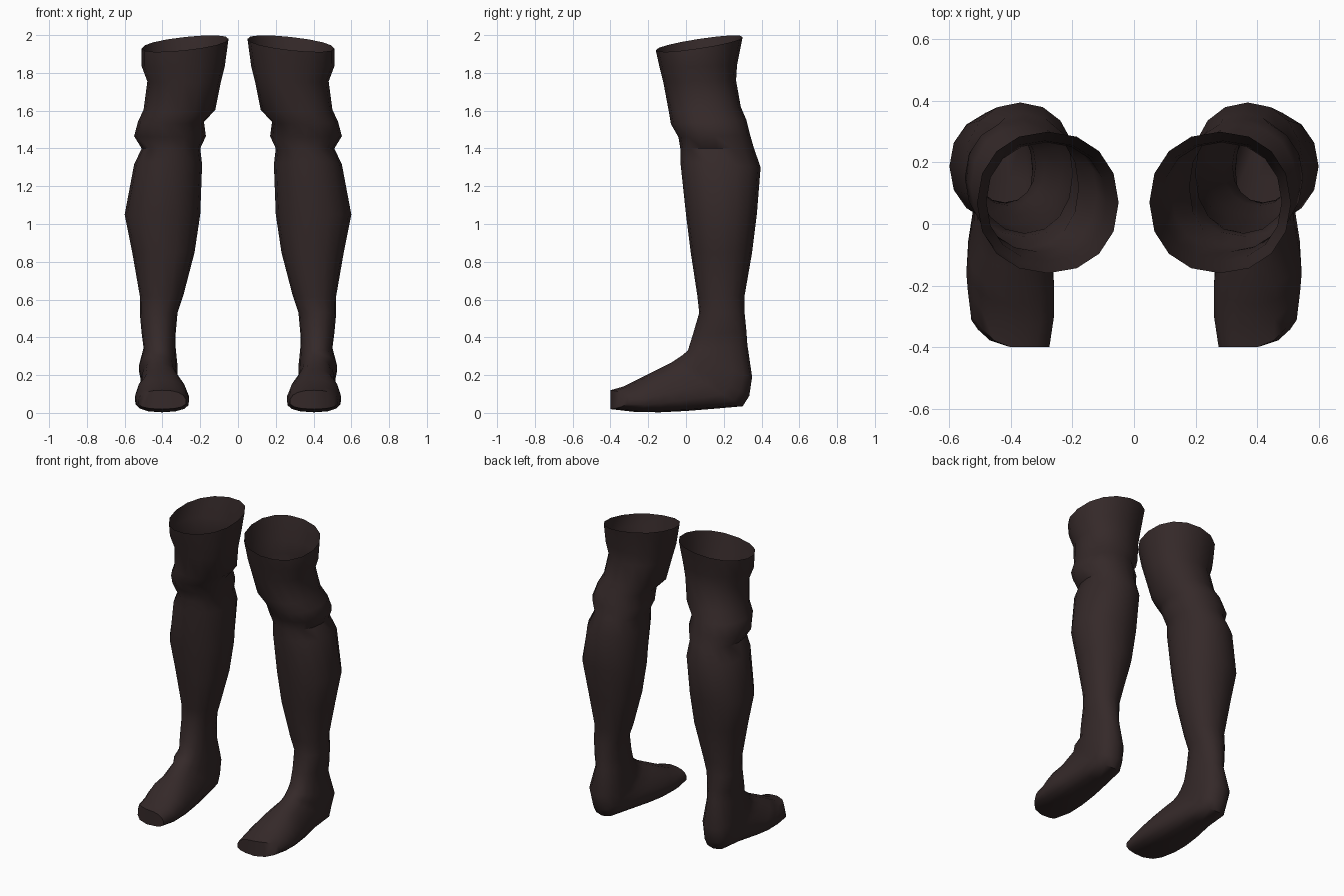
import bpy
import bmesh
from math import sin, cos, pi, radians

cube = bpy.data.objects.get("Cube")
if cube:
    bpy.data.objects.remove(cube)

SIDES = 16

skin = bpy.data.materials.new("dark_brown")
skin.use_nodes = True
color = (0.035, 0.022, 0.022, 1.0)
skin.diffuse_color = color
shader = skin.node_tree.nodes["Principled BSDF"]
shader.inputs["Base Color"].default_value = color
shader.inputs["Roughness"].default_value = 0.8

# Leg rings: inner x, outer x, (front y, z), (back y, z)
LEG = [
    (.05, .51, (-.16, 1.92), (.30, 1.99)),
    (.07, .51, (-.14, 1.83), (.27, 1.84)),
    (.09, .48, (-.12, 1.75), (.265, 1.76)),
    (.12, .50, (-.09, 1.59), (.29, 1.62)),
    (.18, .53, (-.08, 1.53), (.32, 1.55)),
    (.17, .55, (-.04, 1.46), (.34, 1.47)),
    (.20, .51, (-.03, 1.40), (.36, 1.40)),
    (.19, .55, (-.03, 1.33), (.395, 1.30)),
    (.20, .60, (0, 1.05), (.375, 1.05)),
    (.23, .56, (.025, .85), (.35, .85)),
    (.29, .52, (.06, .62), (.31, .62)),
    (.32, .52, (.07, .53), (.31, .53)),
    (.33, .51, (.035, .41), (.32, .43)),
    (.33, .50, (.01, .33), (.325, .36)),
]

# Foot rings: inner x, outer x, (instep y, z), (sole y, z), toe slant
FOOT = [
    (.32, .525, (-.02, .305), (.35, .19), 0),
    (.32, .51, (-.05, .285), (.335, .09), 0),
    (.31, .52, (-.08, .265), (.30, .035), 0),
    (.29, .52, (-.14, .235), (.15, .022), 0),
    (.27, .54, (-.20, .205), (0, .01), 0),
    (.26, .545, (-.26, .175), (-.14, .003), .04),
    (.26, .54, (-.33, .14), (-.27, .005), .08),
    (.275, .53, (-.40, .12), (-.40, .02), .10),
]


def squared(value, power):
    """Push a sine or cosine outwards to square off a ring."""
    return abs(value) ** power * (1 if value >= 0 else -1)


def ring_points(inner, outer, front, back, slant=0, power=1.0, egg=0, lean=0):
    points = []
    for i in range(SIDES):
        angle = 2 * pi * i / SIDES
        c, s = squared(cos(angle), power), squared(sin(angle), power)
        t = (s + 1) / 2
        x = (inner + outer) / 2 + (outer - inner) / 2 * c * (1 + egg * s)
        y = front[0] + (back[0] - front[0]) * t + slant * max(c, 0) ** 2
        z = front[1] + (back[1] - front[1]) * t - lean * c
        points.append((x, y, z))
    return points


def build_leg(name, side):
    bm = bmesh.new()
    rings = [ring_points(*row, power=0.93, lean=0.025 if i == 0 else 0)
             for i, row in enumerate(LEG)]
    rings += [ring_points(*row, power=0.8, egg=0.12) for row in FOOT]
    loops = [[bm.verts.new((side * x, y, z)) for x, y, z in ring] for ring in rings]

    # Skin between neighbouring rings, leaving the top open
    for upper, lower in zip(loops, loops[1:]):
        for i in range(SIDES):
            j = (i + 1) % SIDES
            face = [upper[i], lower[i], lower[j], upper[j]]
            bm.faces.new(face if side > 0 else face[::-1])

    # Blunt toe end, bridged top to bottom
    toe = loops[-1]
    half = SIDES // 2
    for i in range(half):
        a, b = toe[i], toe[(i + 1) % SIDES]
        c, d = toe[-i - 1], toe[-i % SIDES]
        corners = list(dict.fromkeys([d, c, b, a]))
        if len(corners) > 2:
            bm.faces.new(corners if side > 0 else corners[::-1])

    mesh = bpy.data.meshes.new(name)
    bm.to_mesh(mesh)
    bm.free()
    mesh.materials.append(skin)
    leg = bpy.data.objects.new(name, mesh)
    bpy.context.collection.objects.link(leg)
    bpy.ops.object.select_all(action="DESELECT")
    leg.select_set(True)
    bpy.context.view_layer.objects.active = leg
    bpy.ops.object.shade_smooth_by_angle(angle=radians(50))


build_leg("left_leg", 1)
build_leg("right_leg", -1)
